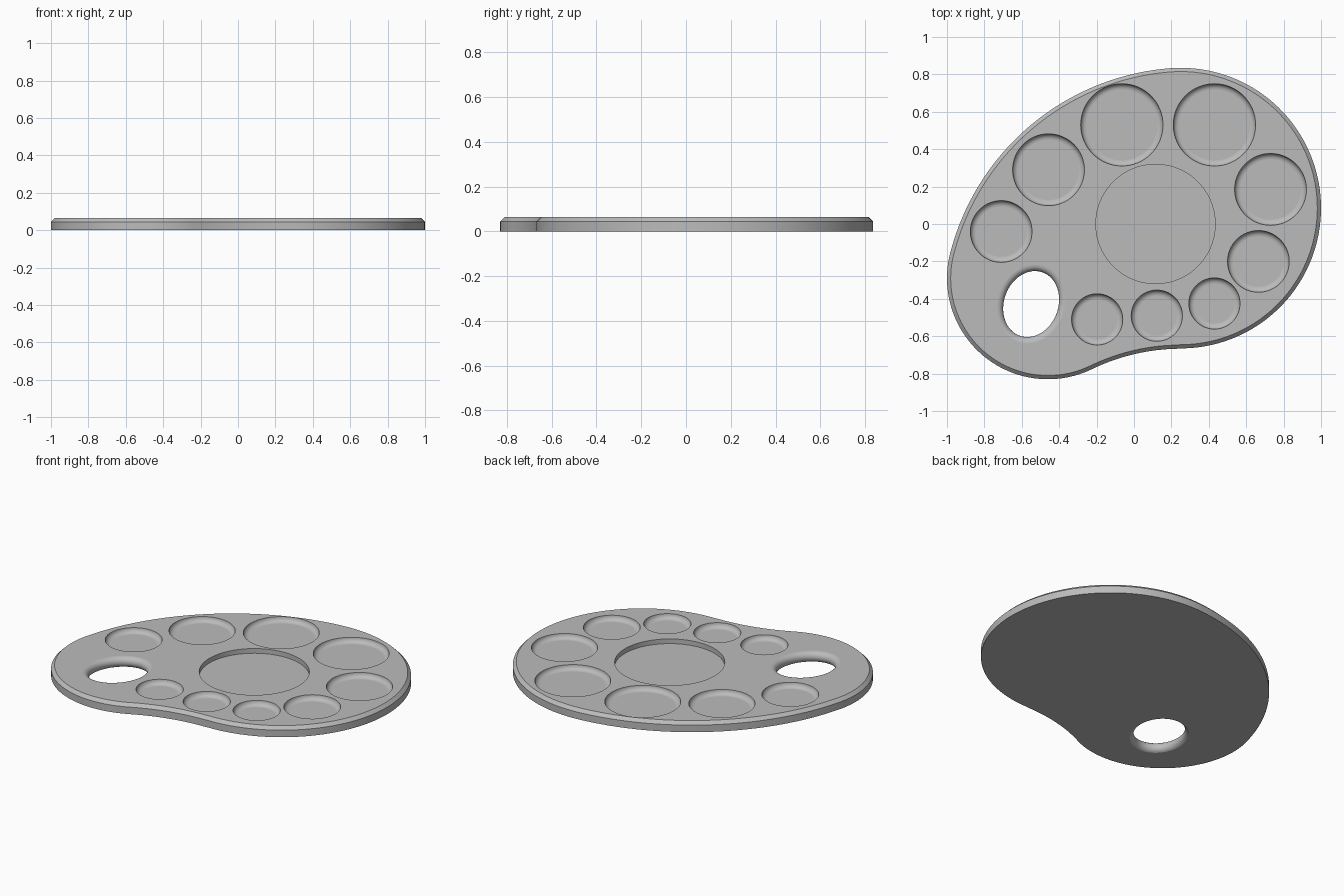
import bpy, bmesh
from math import sin, cos, pi, radians, atan2
from mathutils import Vector

cube = bpy.data.objects.get("Cube")
if cube:
    bpy.data.objects.remove(cube, do_unlink=True)

HEIGHT, CHAMFER = 0.065, 0.02

grey = bpy.data.materials.new("plain_grey")
grey.use_nodes = True
colour = (0.5, 0.5, 0.5, 1)
grey.diffuse_color = colour
grey.node_tree.nodes["Principled BSDF"].inputs["Base Color"].default_value = colour

# Circles whose tangent arcs make the outline
BIG, BIG_R = Vector((0.25, 0.085)), 0.75
SMALL, SMALL_R = Vector((-0.46, -0.29)), 0.54
BACK, BACK_R = Vector((0.296, -0.483)), 1.32
NOTCH, NOTCH_R = Vector((0.25, -1.754)), 1.087


def heading(a, b):
    return atan2(b.y - a.y, b.x - a.x)


def outline(inset):
    back_start, back_end = heading(BACK, BIG), heading(BACK, SMALL)
    arcs = [
        (BIG, BIG_R - inset, -pi / 2, back_start, 72),
        (BACK, BACK_R - inset, back_start, back_end, 40),
        (SMALL, SMALL_R - inset, back_end, heading(SMALL, NOTCH) + 2 * pi, 48),
        (NOTCH, NOTCH_R + inset, heading(NOTCH, SMALL), pi / 2, 20),
    ]
    return [c + r * Vector((cos(a + (b - a) * i / n), sin(a + (b - a) * i / n)))
            for c, r, a, b, n in arcs for i in range(n)]


def ellipse(x, y, rx, ry, tilt=0.0, n=64):
    pts = []
    for i in range(n):
        u, v = rx * cos(2 * pi * i / n), ry * sin(2 * pi * i / n)
        pts.append(Vector((x + u * cos(tilt) - v * sin(tilt),
                           y + u * sin(tilt) + v * cos(tilt))))
    return pts


bm = bmesh.new()
caps = []


def ring(points, z):
    return [bm.verts.new((p.x, p.y, z)) for p in points]


def loft(rings):
    for a, b in zip(rings, rings[1:]):
        for i in range(len(a)):
            j = (i + 1) % len(a)
            bm.faces.new((a[i], a[j], b[j], b[i]))


def fill(rings, up):
    # Flat sheet between an outer ring and its holes
    edges = [bm.edges.get((r[i - 1], r[i])) for r in rings for i in range(len(r))]
    made = bmesh.ops.triangle_fill(bm, use_beauty=True, edges=edges, normal=(0, 0, up))
    caps.extend(g for g in made["geom"] if isinstance(g, bmesh.types.BMFace))


# Rim with chamfered top edge
rim = [ring(outline(0), 0), ring(outline(0), HEIGHT - CHAMFER), ring(outline(CHAMFER), HEIGHT)]
loft(rim)
top_rings, bottom_rings = [rim[-1]], [rim[0]]

# Paint wells with rounded floors
DEPTH = 0.03
wells = [(-0.065, 0.53, 0.22), (0.43, 0.53, 0.22), (-0.457, 0.29, 0.192),
         (0.73, 0.185, 0.192), (-0.71, -0.04, 0.165), (0.665, -0.2, 0.165),
         (-0.197, -0.51, 0.137), (0.122, -0.49, 0.137), (0.43, -0.425, 0.137)]
for x, y, r in wells:
    steps = [i * pi / 12 for i in range(7)]
    rings = [ring(ellipse(x, y, *[r - DEPTH * (1 - cos(t))] * 2), HEIGHT - DEPTH * sin(t))
             for t in steps]
    loft(rings)
    caps.append(bm.faces.new(rings[-1]))
    top_rings.append(rings[0])

# Central mixing pocket with straight walls
pocket = [ring(ellipse(0.115, 0, 0.319, 0.319, n=96), z) for z in (HEIGHT, HEIGHT - DEPTH)]
loft(pocket)
caps.append(bm.faces.new(pocket[-1]))
top_rings.append(pocket[0])

# Thumb hole with rounded edge
ROUND = 0.0335
hole = []
for i in range(13):
    t = radians(90 - 160 * i / 12)
    flare = ROUND * (1 - cos(t))
    z = max(0.0, HEIGHT - ROUND + ROUND * sin(t)) if i < 12 else 0.0
    hole.append(ring(ellipse(-0.55, -0.428, 0.145 + flare, 0.18 + flare, radians(-20)), z))
loft(hole)
top_rings.append(hole[0])
bottom_rings.append(hole[-1])

fill(top_rings, 1)
fill(bottom_rings, -1)
bmesh.ops.recalc_face_normals(bm, faces=bm.faces)

# Smooth walls, crisp borders around the flat sheets
flat = set(caps)
for f in bm.faces:
    f.smooth = f not in flat
for e in bm.edges:
    touches_flat = any(f in flat for f in e.link_faces)
    e.smooth = not touches_flat and e.calc_face_angle(0) < radians(30)

mesh = bpy.data.meshes.new("palette_board")
bm.to_mesh(mesh)
bm.free()
mesh.materials.append(grey)
board = bpy.data.objects.new("palette_board", mesh)
bpy.context.collection.objects.link(board)
